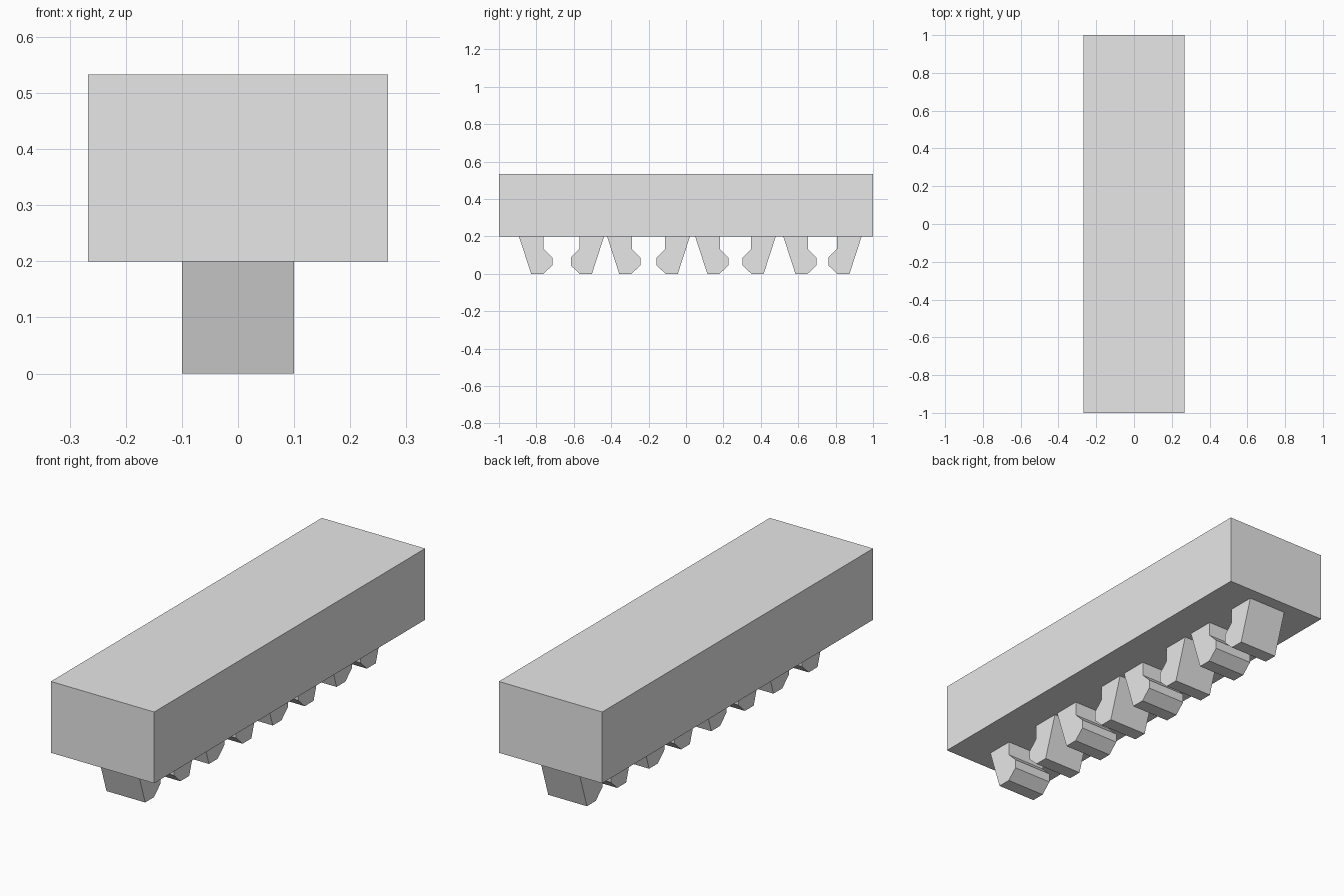
import bpy
import bmesh

cube = bpy.data.objects.get("Cube")
if cube:
    bpy.data.objects.remove(cube, do_unlink=True)

grey = bpy.data.materials.new("light_grey")
grey.use_nodes = True
grey.diffuse_color = (0.8, 0.8, 0.8, 1)
grey.node_tree.nodes["Principled BSDF"].inputs["Base Color"].default_value = (0.8, 0.8, 0.8, 1)


def extrude_profile(name, profile, half_width):
    """Sweep a closed y-z profile across x."""
    bm = bmesh.new()
    face = bm.faces.new([bm.verts.new((-half_width, y, z)) for y, z in profile])
    swept = bmesh.ops.extrude_face_region(bm, geom=[face])["geom"]
    verts = [v for v in swept if isinstance(v, bmesh.types.BMVert)]
    bmesh.ops.translate(bm, verts=verts, vec=(2 * half_width, 0, 0))
    bmesh.ops.recalc_face_normals(bm, faces=bm.faces[:])
    mesh = bpy.data.meshes.new(name)
    bm.to_mesh(mesh)
    bm.free()
    mesh.materials.append(grey)
    obj = bpy.data.objects.new(name, mesh)
    bpy.context.collection.objects.link(obj)
    return obj


# Main block
extrude_profile("body_block", [(-1, 0.2), (1, 0.2), (1, 0.533), (-1, 0.533)], 0.267)

# Clip profile: y is measured inward from the outer top edge
clip = [(0, 0.2), (0.065, 0), (0.13, 0), (0.178, 0.045), (0.178, 0.087),
        (0.132, 0.133), (0.132, 0.2)]

# Four facing pairs of clips along the underside
for i in range(4):
    front_edge = -0.893 + 0.471 * i
    back_edge = -0.438 + 0.459 * i
    extrude_profile(f"front_clip_{i + 1}", [(front_edge + y, z) for y, z in clip], 0.1)
    extrude_profile(f"back_clip_{i + 1}", [(back_edge - y, z) for y, z in clip], 0.1)
